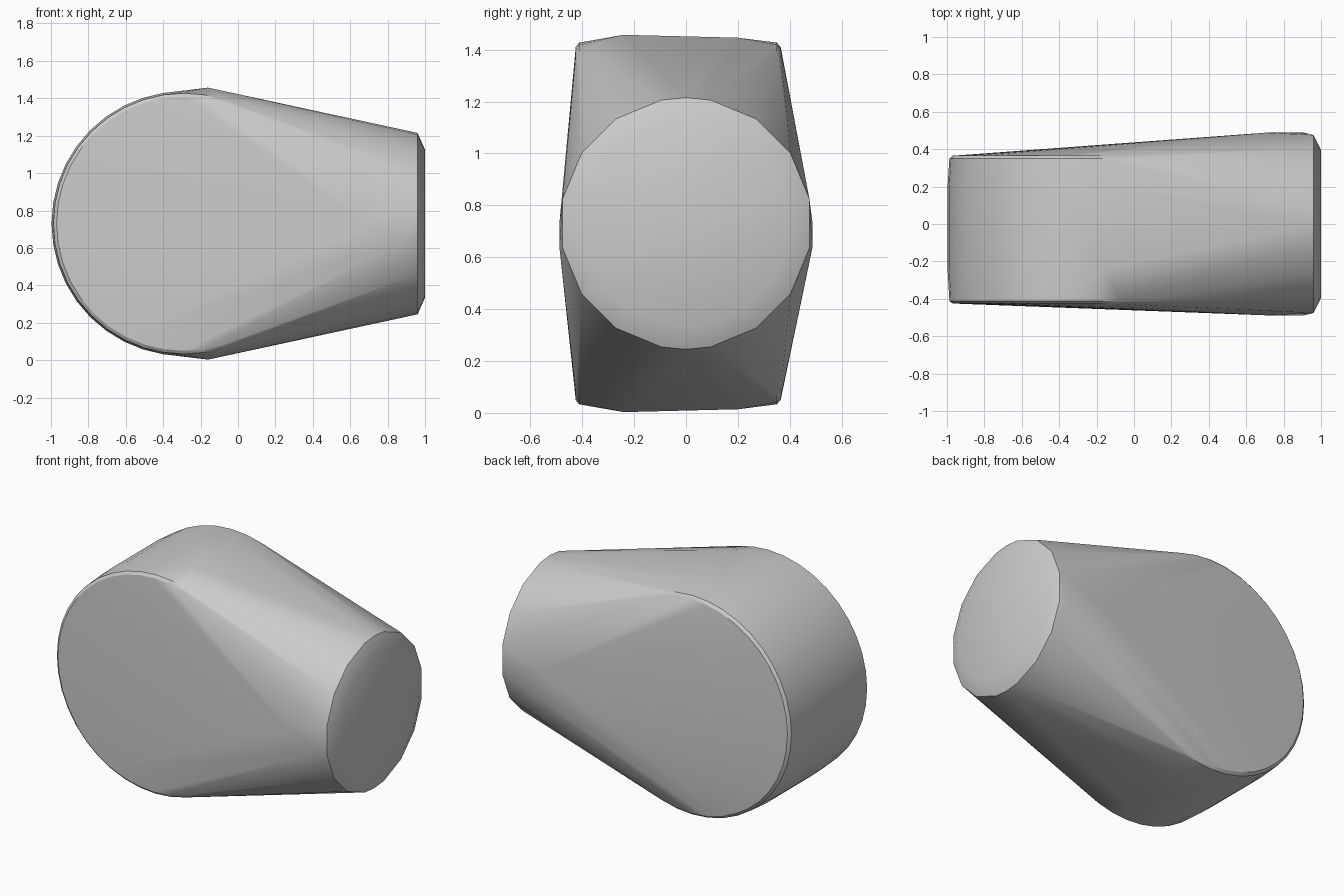
import bpy, bmesh
from math import sin, cos, pi

cube = bpy.data.objects.get("Cube")
if cube:
    bpy.data.objects.remove(cube, do_unlink=True)

grey = bpy.data.materials.new("plain grey")
grey.use_nodes = True
colour = (0.6, 0.6, 0.6, 1)
grey.diffuse_color = colour
grey.node_tree.nodes["Principled BSDF"].inputs["Base Color"].default_value = colour

MID = 0.73
bm = bmesh.new()


def drum_ring(y, radius, count=40):
    """Upright circle around the y axis, for the rounded end."""
    for i in range(count):
        a = 2 * pi * i / count
        bm.verts.new((-0.29 + radius * cos(a), y, MID + radius * sin(a)))


def end_ring(x, radius, count, turn=0.0):
    """Circle facing +x, for the blunt end."""
    for i in range(count):
        a = 2 * pi * i / count + turn
        bm.verts.new((x, radius * cos(a), MID + radius * sin(a)))


# Rounded drum with softened rims
for y, radius in ((-0.425, 0.68), (-0.412, 0.697), (-0.24, 0.707),
                  (0.2, 0.707), (0.35, 0.697), (0.365, 0.68)):
    drum_ring(y, radius)

# Slight crown above and below the drum
for side in (-1, 1):
    for y, height in ((-0.24, 0.727), (0.2, 0.716)):
        bm.verts.new((-0.16, y, MID + side * height))

# Blunt end: rim, chamfered cap and widest points at the sides
end_ring(0.96, 0.485, 16, pi / 16)
end_ring(0.96, 0.485, 2, pi / 2)
end_ring(1.0, 0.395, 32)
for side in (-1, 1):
    bm.verts.new((0.91, side * 0.488, MID - 0.09))
    bm.verts.new((0.7, side * 0.488, MID))

# Wrap one tight skin around the drum and the end
hull = bmesh.ops.convex_hull(bm, input=bm.verts[:])
loose = set(hull["geom_interior"]) | set(hull["geom_unused"])
bmesh.ops.delete(bm, geom=[g for g in loose if isinstance(g, bmesh.types.BMVert)],
                 context="VERTS")
bmesh.ops.dissolve_limit(bm, angle_limit=0.01, verts=bm.verts[:], edges=bm.edges[:])
bmesh.ops.recalc_face_normals(bm, faces=bm.faces[:])

mesh = bpy.data.meshes.new("tapered_body")
bm.to_mesh(mesh)
bm.free()
mesh.materials.append(grey)
body = bpy.data.objects.new("tapered_body", mesh)
bpy.context.collection.objects.link(body)
bpy.context.view_layer.objects.active = body
body.select_set(True)
bpy.ops.object.shade_smooth_by_angle(angle=pi / 6)
